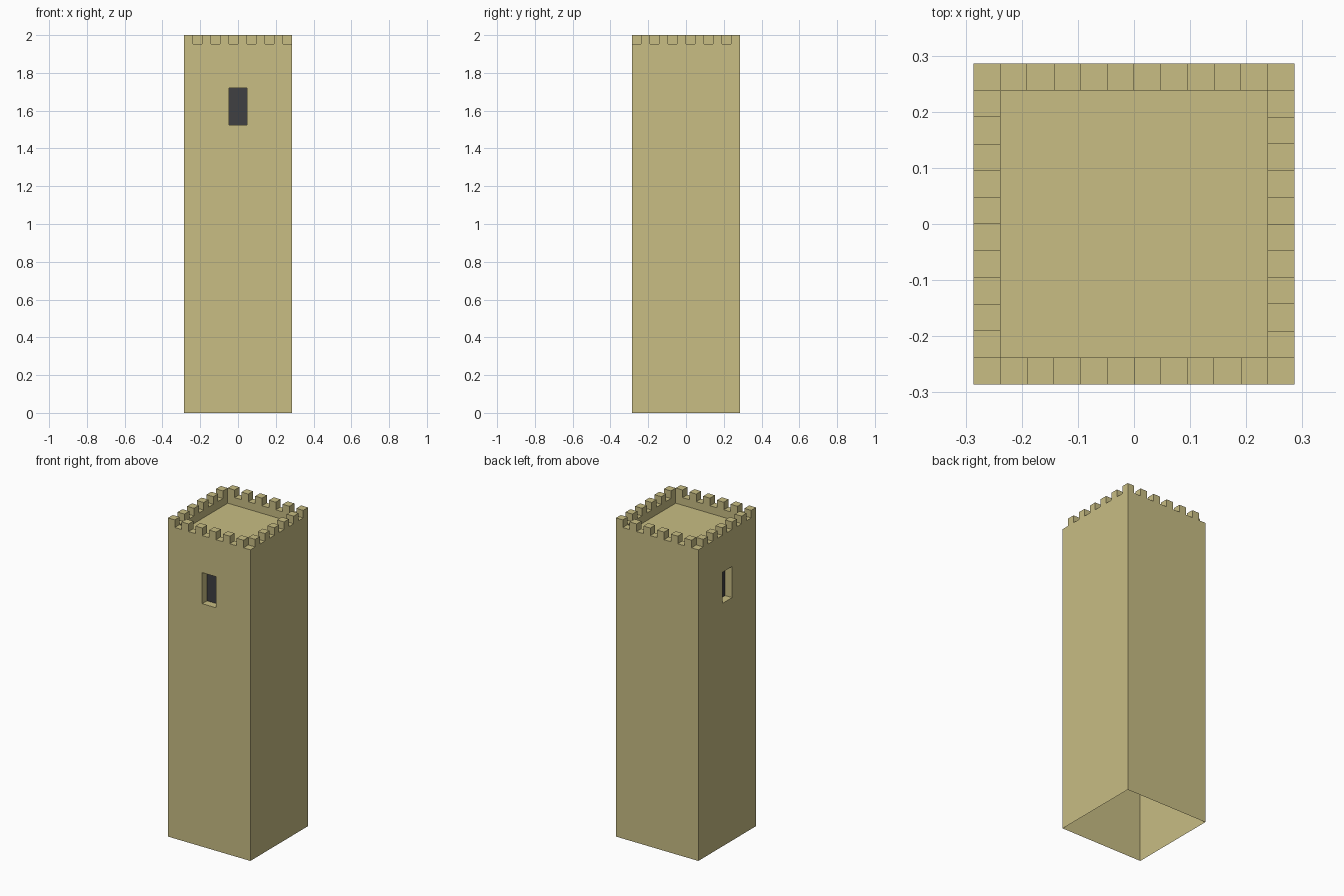
import bpy
from mathutils import Matrix, Vector
from math import pi

if "Cube" in bpy.data.objects:
    bpy.data.objects.remove(bpy.data.objects["Cube"])

N = 12                       # battlement cells per side
H = 0.286                    # half width
T = 2 * H / N                # cell size = parapet thickness = recess depth
TOP, RIM, FLOOR = 2.0, 2.0 - T, 2.0 - 2 * T
WIN = [(-0.048, 1.525), (0.048, 1.525), (0.048, 1.72), (-0.048, 1.72)]


def material(name, color):
    m = bpy.data.materials.new(name)
    m.diffuse_color = color
    m.use_nodes = True
    m.node_tree.nodes["Principled BSDF"].inputs["Base Color"].default_value = m.diffuse_color
    return m


stone = material("stone", (0.58, 0.51, 0.23, 1))
dark = material("dark_opening", (0.05, 0.05, 0.055, 1))


def build(name, quads, mat):
    verts = [p for q in quads for p in q]
    faces = [range(i, i + 4) for i in range(0, len(verts), 4)]
    me = bpy.data.meshes.new(name)
    me.from_pydata(verts, [], faces)
    me.materials.append(mat)
    ob = bpy.data.objects.new(name, me)
    bpy.context.collection.objects.link(ob)
    # weld shared corners
    import bmesh
    bm = bmesh.new()
    bm.from_mesh(me)
    bmesh.ops.remove_doubles(bm, verts=bm.verts, dist=1e-5)
    bm.to_mesh(me)
    bm.free()
    return ob


def on_side(side, pts, depth=0.0):
    """Map (u, z) on the front wall to a side: 0 front, 1 left, 2 back, 3 right."""
    rot = Matrix.Rotation(-side * pi / 2, 3, 'Z')
    return [rot @ Vector((u, -H + depth, z)) for u, z in pts]


def rect(w, z0, z1):
    return [(-w, z0), (w, z0), (w, z1), (-w, z1)]


# Outer walls, open underneath, with recessed windows at front and left
walls, panels = [], []
for side in range(4):
    outer = on_side(side, rect(H, 0, RIM))
    if side < 2:
        hole, deep = on_side(side, WIN), on_side(side, WIN, T)
        for i in range(4):
            j = (i + 1) % 4
            walls.append([outer[i], outer[j], hole[j], hole[i]])
            walls.append([hole[i], hole[j], deep[j], deep[i]])
        panels.append(deep)
    else:
        walls.append(outer)
build("tower_walls", walls, stone)
build("window_panels", panels, dark)

# Parapet inner faces and roof floor
I = H - T
roof = [on_side(s, rect(I, FLOOR, RIM), T)[::-1] for s in range(4)]
roof.append([(-I, -I, FLOOR), (I, -I, FLOOR), (I, I, FLOOR), (-I, I, FLOOR)])
build("roof_floor", roof, stone)

# Battlements: alternating merlons and gaps around the rim
cells = []
for i in range(N):
    for j in range(N):
        if 0 < i < N - 1 and 0 < j < N - 1:
            continue
        x, y = -H + i * T, -H + j * T
        corners = [(x, y), (x + T, y), (x + T, y + T), (x, y + T)]
        merlon = (i + j) % 2 == 0
        z = TOP if merlon else RIM
        cells.append([(a, b, z) for a, b in corners])
        if merlon:
            for k in range(4):
                p, q = corners[k], corners[(k + 1) % 4]
                cells.append([(*p, RIM), (*q, RIM), (*q, TOP), (*p, TOP)])
build("battlements", cells, stone)
